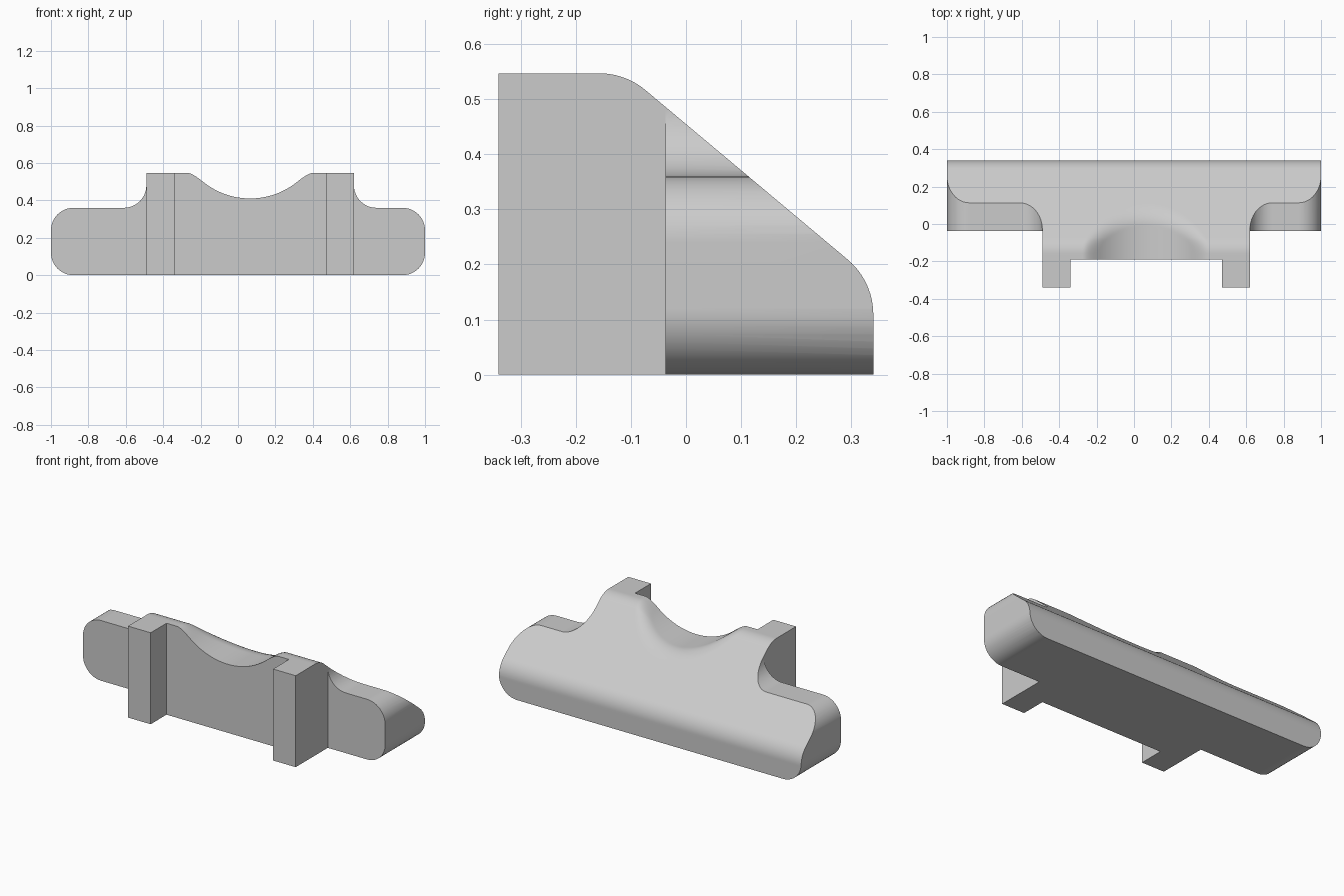
import bpy, bmesh, math
from mathutils import Vector

if "Cube" in bpy.data.objects:
    bpy.data.objects.remove(bpy.data.objects["Cube"], do_unlink=True)

grey = bpy.data.materials.new("light grey")
grey.use_nodes = True
COLOUR = (0.6, 0.6, 0.6, 1)
grey.diffuse_color = COLOUR
grey.node_tree.nodes["Principled BSDF"].inputs["Base Color"].default_value = COLOUR


def rounded(corners, steps=12):
    """Outline from (u, v, radius) corners, with circular fillets."""
    out = []
    for i, (u, v, r) in enumerate(corners):
        p = Vector((u, v))
        if r == 0:
            out.append(p)
            continue
        a = (Vector(corners[i - 1][:2]) - p).normalized()
        b = (Vector(corners[(i + 1) % len(corners)][:2]) - p).normalized()
        half = a.angle(b) / 2
        centre = p + (a + b).normalized() * r / math.sin(half)
        start = p + a * r / math.tan(half) - centre
        end = p + b * r / math.tan(half) - centre
        sweep = math.pi - 2 * half
        for k in range(steps + 1):
            t = k / steps
            out.append(centre + (start * math.sin((1 - t) * sweep)
                                 + end * math.sin(t * sweep)) / math.sin(sweep))
    return out


def subdivide(points, step):
    out = []
    for i, p in enumerate(points):
        q = points[(i + 1) % len(points)]
        n = max(1, round((q - p).length / step))
        out += [p.lerp(q, k / n) for k in range(n)]
    return out


def loft(name, sections):
    """Closed solid through matching rings of points."""
    bm = bmesh.new()
    rings = [[bm.verts.new(p) for p in ring] for ring in sections]
    n = len(rings[0])
    for a, b in zip(rings, rings[1:]):
        for i in range(n):
            j = (i + 1) % n
            bm.faces.new((a[i], a[j], b[j], b[i]))
    bm.faces.new(rings[0])
    bm.faces.new(rings[-1])
    bmesh.ops.recalc_face_normals(bm, faces=bm.faces)
    mesh = bpy.data.meshes.new(name)
    bm.to_mesh(mesh)
    bm.free()
    mesh.materials.append(grey)
    obj = bpy.data.objects.new(name, mesh)
    bpy.context.collection.objects.link(obj)
    return obj


def box(name, x0, x1, y0, y1):
    rect = [(x0, y0), (x1, y0), (x1, y1), (x0, y1)]
    return loft(name, [[(x, y, z) for x, y in rect] for z in (-1, 1)])


def cut(target, tool, operation):
    bpy.context.view_layer.objects.active = target
    mod = target.modifiers.new("cut", "BOOLEAN")
    mod.operation, mod.object, mod.solver = operation, tool, "EXACT"
    bpy.ops.object.modifier_apply(modifier=mod.name)
    bpy.data.objects.remove(tool, do_unlink=True)


TOP, ARM_TOP, FRONT, BACK = 0.547, 0.36, -0.34, 0.34
LEFT, RIGHT, ROUND = 0.62, -0.49, 0.12


def scooped(x, z):
    """Lower a height to the round scoop, blending the rim softly."""
    scoop = 0.81 - math.sqrt(max(0.16 - (x - 0.065) ** 2, 0))
    blend = 0.05
    h = max(blend - abs(z - scoop), 0) / blend
    return min(z, scoop) - h * h * blend / 4


# Wedge body with a sloping back and a scoop in the ridge
side = rounded([(FRONT, -0.05, 0), (FRONT, TOP, 0), (-0.11, TOP, 0.13),
                (BACK, 0.17, 0.13), (BACK, -0.05, 0)])
side = subdivide(side, 0.012)
xs = [-1.1] + [-0.33 + 0.79 * i / 100 for i in range(101)] + [1.1]
body = loft("wedge_body", [[(x, p.x, scooped(x, p.y)) for p in side] for x in xs])

# Front silhouette with rounded side arms
outline = rounded([(-1, 0, ROUND), (1, 0, ROUND), (1, ARM_TOP, ROUND),
                   (LEFT, ARM_TOP, ROUND), (LEFT, 0.8, 0), (RIGHT, 0.8, 0),
                   (RIGHT, ARM_TOP, ROUND), (-1, ARM_TOP, ROUND)])
cut(body, loft("outline_tool", [[(p.x, y, p.y) for p in outline]
                                for y in (-1, 1)]), "INTERSECT")

# Set back the arms, and the panel between the two front posts
cut(body, box("left_arm_tool", LEFT, 2, -2, -0.037), "DIFFERENCE")
cut(body, box("right_arm_tool", -2, RIGHT, -2, -0.037), "DIFFERENCE")
cut(body, box("panel_tool", -0.34, 0.47, -2, -0.19), "DIFFERENCE")

# Smooth fillets, crisp edges
bpy.ops.object.select_all(action="DESELECT")
body.select_set(True)
bpy.context.view_layer.objects.active = body
bpy.ops.object.shade_smooth_by_angle(angle=math.radians(25))
weighted = body.modifiers.new("weighted normals", "WEIGHTED_NORMAL")
weighted.keep_sharp = True
